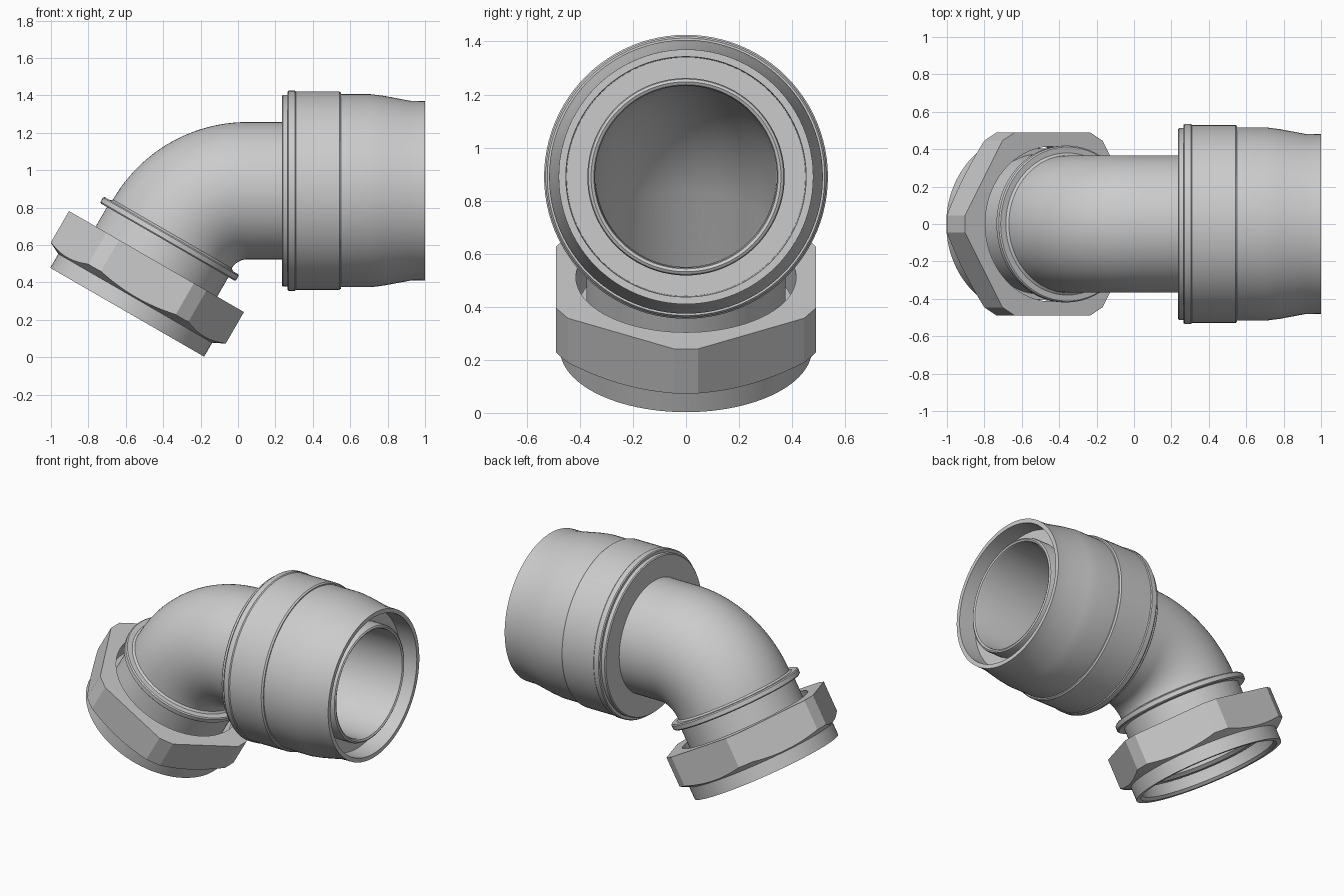
import bpy, bmesh, math
from mathutils import Vector

if "Cube" in bpy.data.objects:
    bpy.data.objects.remove(bpy.data.objects["Cube"])

# Centre line: straight along x, a 60 degree bend, then a straight outlet
BEND_X, AXIS_Z, R = 0.05, 0.89, 0.463
L = R * math.pi / 3
Y = Vector((0, 1, 0))


def frame(s):
    """Centre and outward direction on the centre line at length s."""
    b = min(max(s / R, 0), math.pi / 3)
    u = Vector((-math.sin(b), 0, math.cos(b)))
    d = Vector((-math.cos(b), 0, -math.sin(b)))
    c = Vector((BEND_X, 0, AXIS_Z - R)) + R * u
    return c + d * (s - R * b), u


def place(s, r, a):
    c, u = frame(s)
    return c + r * (math.cos(a) * u + math.sin(a) * Y)


def skin(name, profile, angles):
    """Closed ring of (s, radius) points carried around the centre line."""
    bm = bmesh.new()
    rings = [[bm.verts.new(place(s, r, a)) for a in angles] for s, r in profile]
    n = len(angles)
    for i, ring in enumerate(rings):
        nxt = rings[(i + 1) % len(rings)]
        for j in range(n):
            k = (j + 1) % n
            bm.faces.new((ring[j], ring[k], nxt[k], nxt[j]))
    return finish(name, bm)


def finish(name, bm):
    bmesh.ops.recalc_face_normals(bm, faces=bm.faces)
    mesh = bpy.data.meshes.new(name)
    bm.to_mesh(mesh)
    bm.free()
    ob = bpy.data.objects.new(name, mesh)
    bpy.context.collection.objects.link(ob)
    return ob


def prism(name, ends, points):
    """Capped prism; points are (radius, angle) around the centre line."""
    bm = bmesh.new()
    lo, hi = [[bm.verts.new(place(s, r, a)) for r, a in points] for s in ends]
    bm.faces.new(lo)
    bm.faces.new(hi)
    for j in range(len(points)):
        k = (j + 1) % len(points)
        bm.faces.new((lo[j], lo[k], hi[k], hi[j]))
    return finish(name, bm)


def boolean(ob, cutter, operation):
    mod = ob.modifiers.new("cut", 'BOOLEAN')
    mod.object, mod.operation, mod.solver = cutter, operation, 'EXACT'
    bpy.context.view_layer.objects.active = ob
    bpy.ops.object.modifier_apply(modifier=mod.name)
    bpy.data.objects.remove(cutter)


def smooth(ob):
    bpy.ops.object.select_all(action='DESELECT')
    ob.select_set(True)
    bpy.context.view_layer.objects.active = ob
    bpy.ops.object.shade_smooth_by_angle(angle=math.radians(22))


ROUND = [2 * math.pi * i / 96 for i in range(96)]
along_x = lambda pts: [(BEND_X - x, r) for x, r in pts]
along_t = lambda pts: [(L + t, r) for t, r in pts]
bend = [L * i / 32 for i in range(33)]

# Hollow elbow pipe with a collar near the outlet
elbow = (along_x([(0.955, 0.343), (0.967, 0.347), (0.973, 0.358),
                  (0.967, 0.368), (0.955, 0.372), (0.30, 0.367)])
         + [(s, 0.367) for s in bend]
         + along_t([(0.01, 0.38), (0.01, 0.412), (0.017, 0.419), (0.043, 0.419),
                    (0.05, 0.412), (0.05, 0.375), (0.30, 0.375), (0.30, 0.405),
                    (0.40, 0.405), (0.40, 0.36), (0.38, 0.34)])
         + [(s, 0.34) for s in reversed(bend)])
smooth(skin("elbow_pipe", elbow, ROUND))

# Outer sleeve on the straight end, open toward +x
sleeve = along_x([(0.235, 0.36), (0.235, 0.507), (0.241, 0.513), (0.265, 0.513),
                  (0.265, 0.530), (0.271, 0.535), (0.304, 0.535), (0.31, 0.530),
                  (0.542, 0.530), (0.552, 0.523), (0.552, 0.516), (0.71, 0.516),
                  (0.78, 0.507), (0.92, 0.481), (1.0, 0.480), (1.0, 0.453),
                  (0.88, 0.450), (0.88, 0.36)])
smooth(skin("sleeve", sleeve, ROUND))

# Union nut: turned ring trimmed by a hexagon with blunted corners
turned = along_t([(0.17, 0.415), (0.17, 0.62), (0.325, 0.62), (0.397, 0.475),
                  (0.483, 0.475), (0.483, 0.445), (0.465, 0.43), (0.40, 0.43),
                  (0.30, 0.42)])
nut = skin("union_nut", turned, ROUND)
hexagon = [(0.542, math.radians(60 * k) + e) for k in range(6) for e in (-0.083, 0.083)]
boolean(nut, prism("hex_cutter", (L + 0.1, L + 0.6), hexagon), 'INTERSECT')

# Small square wire hole in one nut corner
bm = bmesh.new()
bmesh.ops.create_cube(bm, size=1)
c, u = frame(L + 0.27)
d = u.cross(Y)
for v in bm.verts:
    p = v.co.copy()
    v.co = c + u * (0.50 + 0.03 * p.x) + d * 0.03 * p.z + Y * (0.13 + 0.18 * p.y)
boolean(nut, finish("hole_cutter", bm), 'DIFFERENCE')
smooth(nut)
